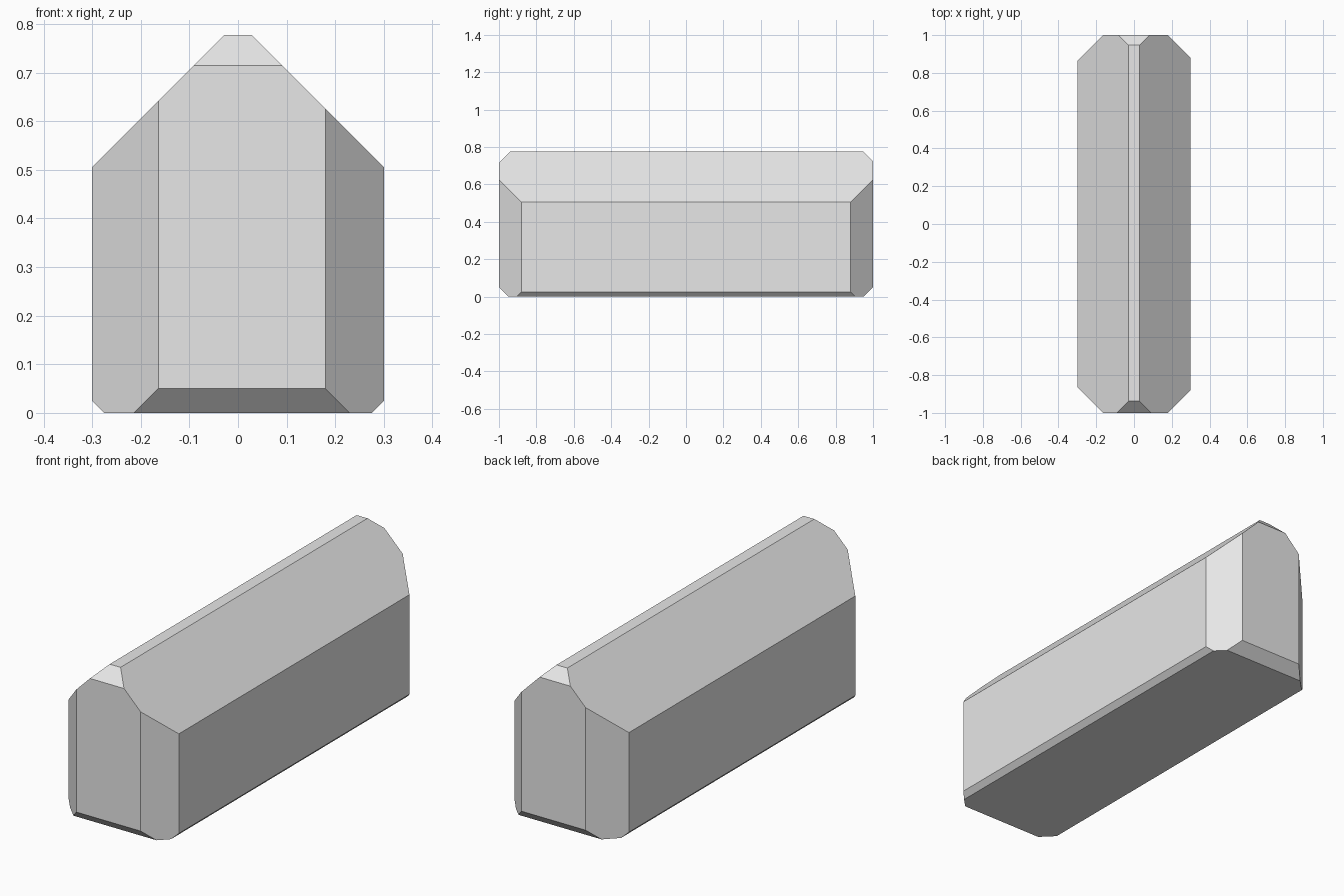
import bpy
import bmesh
from mathutils import Vector

# Remove the default cube
default = bpy.data.objects.get("Cube")
if default:
    bpy.data.objects.remove(default, do_unlink=True)

HALF_W, HALF_L, TOP = 0.30, 1.0, 0.777

# Stone-grey material
grey = bpy.data.materials.new("plain_grey")
grey.use_nodes = True
grey.diffuse_color = (0.8, 0.8, 0.8, 1)
grey.node_tree.nodes["Principled BSDF"].inputs["Base Color"].default_value = (0.8, 0.8, 0.8, 1)

# Solid block
bm = bmesh.new()
bmesh.ops.create_cube(bm, size=1)
bmesh.ops.scale(bm, vec=(2 * HALF_W, 2 * HALF_L, TOP), verts=bm.verts)
bmesh.ops.translate(bm, vec=(0, 0, TOP / 2), verts=bm.verts)


def chamfer(direction, size):
    """Slice one block edge at 45 degrees; direction points at that edge."""
    d = Vector(direction)
    corner = Vector((d.x * HALF_W, d.y * HALF_L, TOP if d.z > 0 else 0))
    point = corner - d * (size / 2)
    cut = bmesh.ops.bisect_plane(
        bm, geom=bm.verts[:] + bm.edges[:] + bm.faces[:], dist=1e-6,
        plane_co=point, plane_no=d.normalized(), clear_outer=True)
    rim = [e for e in cut["geom_cut"] if isinstance(e, bmesh.types.BMEdge)]
    bmesh.ops.contextual_create(bm, geom=rim)


# Roof slopes and thin lower side bevels
for side in (-1, 1):
    chamfer((side, 0, 1), 0.271)
    chamfer((side, 0, -1), 0.025)

# End bevels: upright corners, top and bottom
for end, top_size in ((-1, 0.062), (1, 0.053)):
    chamfer((-1, end, 0), 0.136)
    chamfer((1, end, 0), 0.12)
    chamfer((0, end, 1), top_size)
    chamfer((0, end, -1), 0.05)

bmesh.ops.recalc_face_normals(bm, faces=bm.faces)
mesh = bpy.data.meshes.new("faceted_block")
bm.to_mesh(mesh)
bm.free()
mesh.materials.append(grey)
block = bpy.data.objects.new("faceted_block", mesh)
bpy.context.collection.objects.link(block)
